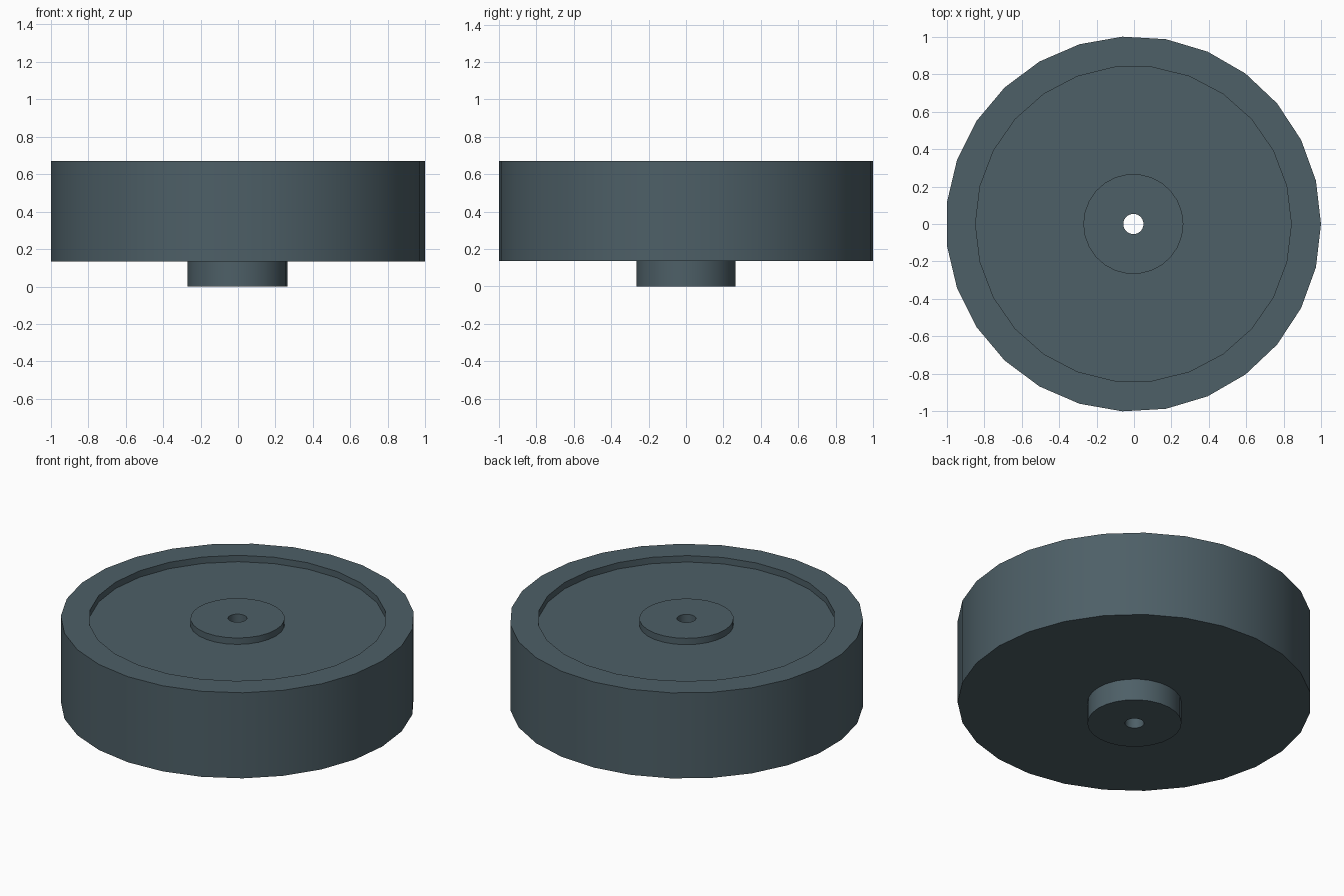
import bpy
from math import radians

if "Cube" in bpy.data.objects:
    bpy.data.objects.remove(bpy.data.objects["Cube"])

CX = -0.0034  # the odd-sided rim puts the axis slightly off centre


def disc(name, sides, radius, z0, z1):
    bpy.ops.mesh.primitive_cylinder_add(
        vertices=sides, radius=radius, depth=z1 - z0,
        location=(CX, 0, (z0 + z1) / 2), rotation=(0, 0, radians(-90)))
    ob = bpy.context.object
    ob.name = name
    # put the first vertex on +x
    bpy.ops.object.transform_apply(location=False, rotation=True, scale=True)
    return ob


def combine(target, tool, operation):
    mod = target.modifiers.new(tool.name, 'BOOLEAN')
    mod.object = tool
    mod.operation = operation
    mod.solver = 'EXACT'
    bpy.context.view_layer.objects.active = target
    bpy.ops.object.modifier_apply(modifier=mod.name)
    bpy.data.objects.remove(tool)


# Thick rim drum with a shallow dished top face
wheel = disc("wheel", 27, 1.0017, 0.135, 0.67)
combine(wheel, disc("dish", 26, 0.843, 0.63, 0.9), 'DIFFERENCE')

# Hub running through the drum, level with the rim on top
combine(wheel, disc("hub", 26, 0.267, 0, 0.67), 'UNION')

# Axle hole right through
combine(wheel, disc("axle_hole", 26, 0.054, -0.2, 0.9), 'DIFFERENCE')

# Dark blue-grey finish
mat = bpy.data.materials.new("dark_slate")
mat.diffuse_color = (0.075, 0.115, 0.135, 1)
mat.use_nodes = True
mat.node_tree.nodes["Principled BSDF"].inputs["Base Color"].default_value = mat.diffuse_color
wheel.data.materials.clear()
wheel.data.materials.append(mat)

bpy.ops.object.select_all(action='DESELECT')
wheel.select_set(True)
bpy.context.view_layer.objects.active = wheel
bpy.ops.object.shade_smooth_by_angle(angle=radians(30))
